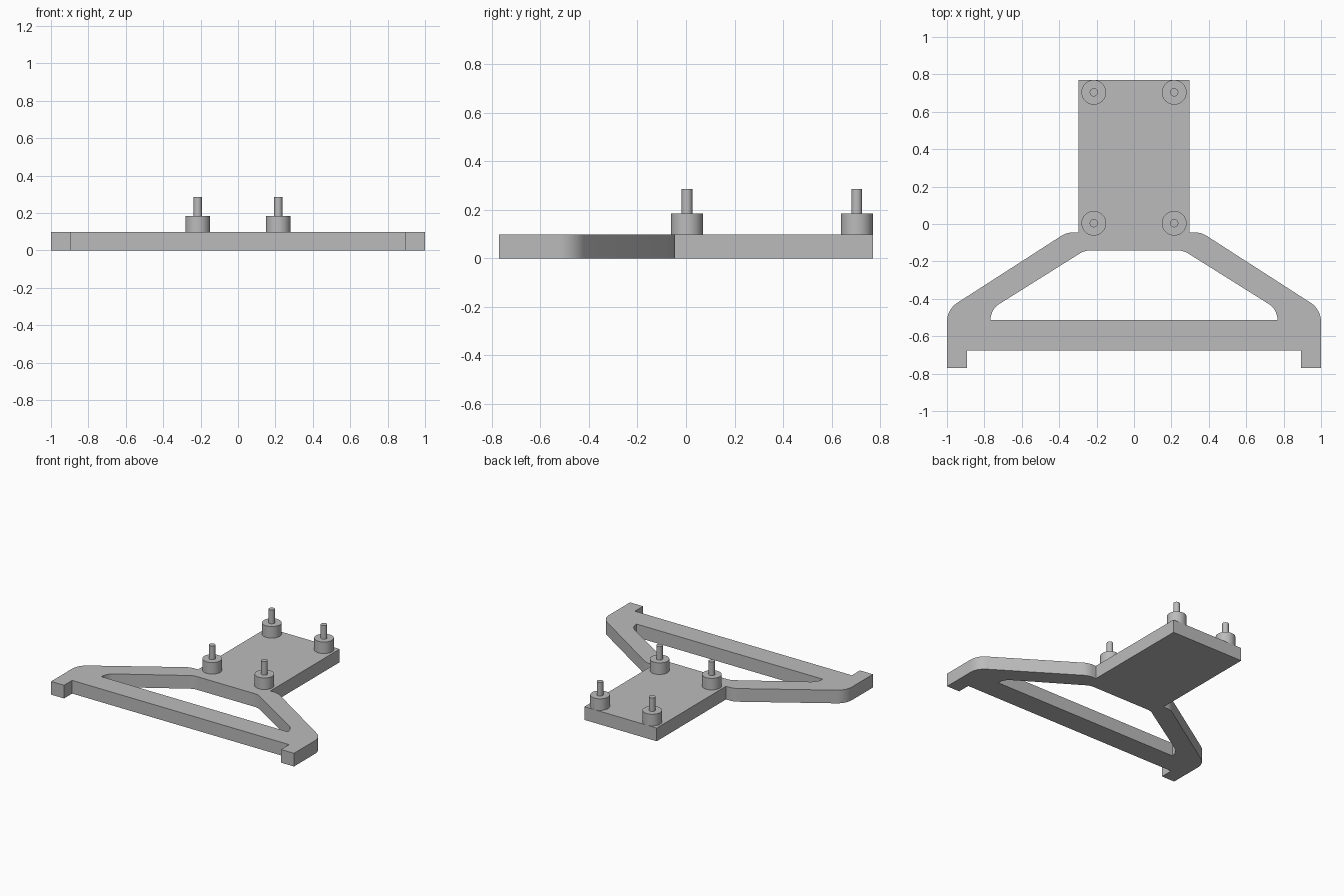
import bpy
import math
from mathutils import Vector

cube = bpy.data.objects.get("Cube")
if cube:
    bpy.data.objects.remove(cube, do_unlink=True)

grey = bpy.data.materials.new("plain_grey")
grey.use_nodes = True
grey.diffuse_color = (0.5, 0.5, 0.5, 1)
grey.node_tree.nodes["Principled BSDF"].inputs["Base Color"].default_value = (0.5, 0.5, 0.5, 1)

THICK = 0.098


def rounded(corners, steps=8):
    """Turn (x, y, radius) corners into a closed outline with fillets."""
    points = []
    for i, (x, y, radius) in enumerate(corners):
        p = Vector((x, y))
        if not radius:
            points.append(p)
            continue
        a = (Vector(corners[i - 1][:2]) - p).normalized()
        b = (Vector(corners[(i + 1) % len(corners)][:2]) - p).normalized()
        half = a.angle(b) / 2
        centre = p + (a + b).normalized() * radius / math.sin(half)
        start = p + a * radius / math.tan(half) - centre
        end = p + b * radius / math.tan(half) - centre
        sweep = start.angle_signed(end)
        for k in range(steps + 1):
            t = k / steps
            arc = start * math.sin((1 - t) * sweep) + end * math.sin(t * sweep)
            points.append(centre + arc / math.sin(sweep))
    return points


def mirrored(half):
    return half + [(-x, y, r) for x, y, r in reversed(half)]


def finish(obj, name):
    obj.name = obj.data.name = name
    obj.data.materials.clear()
    obj.data.materials.append(grey)
    bpy.ops.object.shade_smooth_by_angle(angle=math.radians(30))


# Frame: deck, splayed arms, cross bar and feet in one outline with an opening
outline = mirrored([(0.298, 0.77, 0), (0.298, -0.045, 0), (0.36, -0.045, 0.12),
                    (1, -0.457, 0.12), (1, -0.77, 0), (0.893, -0.77, 0), (0.893, -0.675, 0)])
opening = mirrored([(0.265, -0.142, 0.1), (0.767, -0.457, 0.1), (0.767, -0.512, 0)])

curve = bpy.data.curves.new("frame", "CURVE")
curve.dimensions = "2D"
curve.fill_mode = "BOTH"
curve.extrude = THICK / 2
for corners in (outline, opening):
    points = rounded(corners)
    spline = curve.splines.new("POLY")
    spline.points.add(len(points) - 1)
    for target, p in zip(spline.points, points):
        target.co = (p.x, p.y, 0, 1)
    spline.use_cyclic_u = True
frame = bpy.data.objects.new("frame", curve)
frame.location.z = THICK / 2
bpy.context.collection.objects.link(frame)
bpy.ops.object.select_all(action="DESELECT")
frame.select_set(True)
bpy.context.view_layer.objects.active = frame
bpy.ops.object.convert(target="MESH")
bpy.ops.object.mode_set(mode="EDIT")
bpy.ops.mesh.select_all(action="SELECT")
bpy.ops.mesh.remove_doubles(threshold=0.0001)
bpy.ops.mesh.normals_make_consistent(inside=False)
bpy.ops.object.mode_set(mode="OBJECT")
finish(bpy.context.object, "frame")


def cylinder(name, x, y, radius, bottom, top):
    bpy.ops.mesh.primitive_cylinder_add(vertices=48, radius=radius, depth=top - bottom,
                                        location=(x, y, (bottom + top) / 2))
    finish(bpy.context.object, name)


# Four standoffs, each a wide collar carrying a thin pin
for side, x in (("left", 0.215), ("right", -0.215)):
    for end, y in (("front", 0.004), ("back", 0.704)):
        cylinder(f"{end}_{side}_collar", x, y, 0.066, THICK, 0.184)
        cylinder(f"{end}_{side}_pin", x, y, 0.022, 0.184, 0.285)
